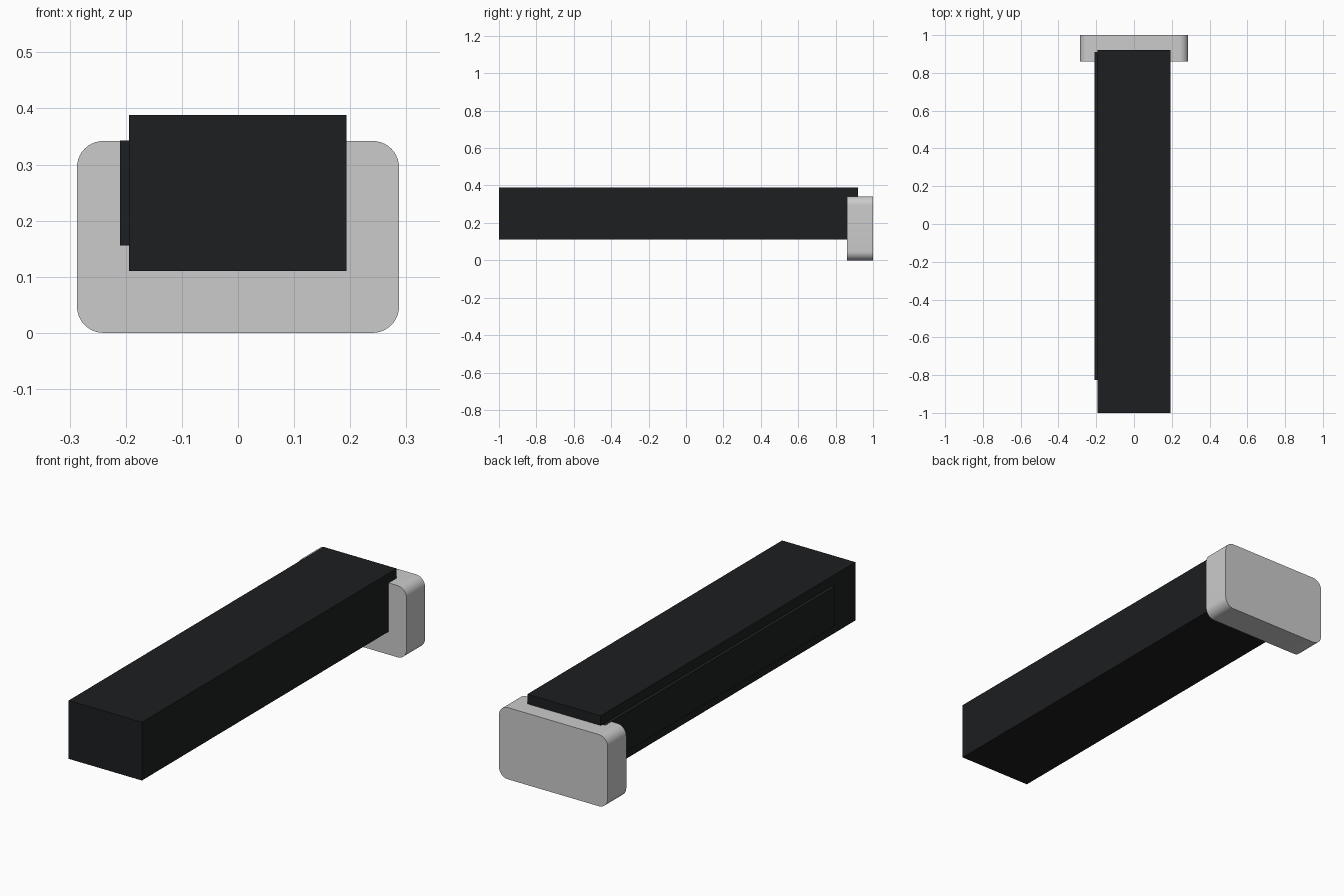
import bpy, bmesh, math

if "Cube" in bpy.data.objects:
    bpy.data.objects.remove(bpy.data.objects["Cube"])

black = bpy.data.materials.new("black")
black.diffuse_color = (0.012, 0.013, 0.014, 1)
black.use_nodes = True
black.node_tree.nodes["Principled BSDF"].inputs["Base Color"].default_value = black.diffuse_color


def box(name, lo, hi, mat=None):
    bm = bmesh.new()
    bmesh.ops.create_cube(bm, size=1)
    for v in bm.verts:
        v.co = [lo[i] + (v.co[i] + 0.5) * (hi[i] - lo[i]) for i in range(3)]
    mesh = bpy.data.meshes.new(name)
    bm.to_mesh(mesh)
    bm.free()
    obj = bpy.data.objects.new(name, mesh)
    bpy.context.collection.objects.link(obj)
    if mat:
        mesh.materials.append(mat)
    return obj


# Long bar body
box("bar_body", (-0.194, -1.0, 0.11), (0.193, 0.92, 0.388), black)

# Thin raised panel on the left side
box("side_panel", (-0.21, -0.825, 0.156), (-0.18, 0.91, 0.3425), black)

# End block with its four lengthwise edges rounded
cap = box("end_block", (-0.287, 0.86, 0.0), (0.287, 1.0, 0.342))
bm = bmesh.new()
bm.from_mesh(cap.data)
long_edges = [e for e in bm.edges
              if abs(e.verts[0].co.y - e.verts[1].co.y) > 0.1]
bmesh.ops.bevel(bm, geom=long_edges, offset=0.047, segments=10,
                profile=0.5, affect='EDGES')
bm.to_mesh(cap.data)
bm.free()
bpy.context.view_layer.objects.active = cap
cap.select_set(True)
bpy.ops.object.shade_smooth_by_angle(angle=math.radians(30))
